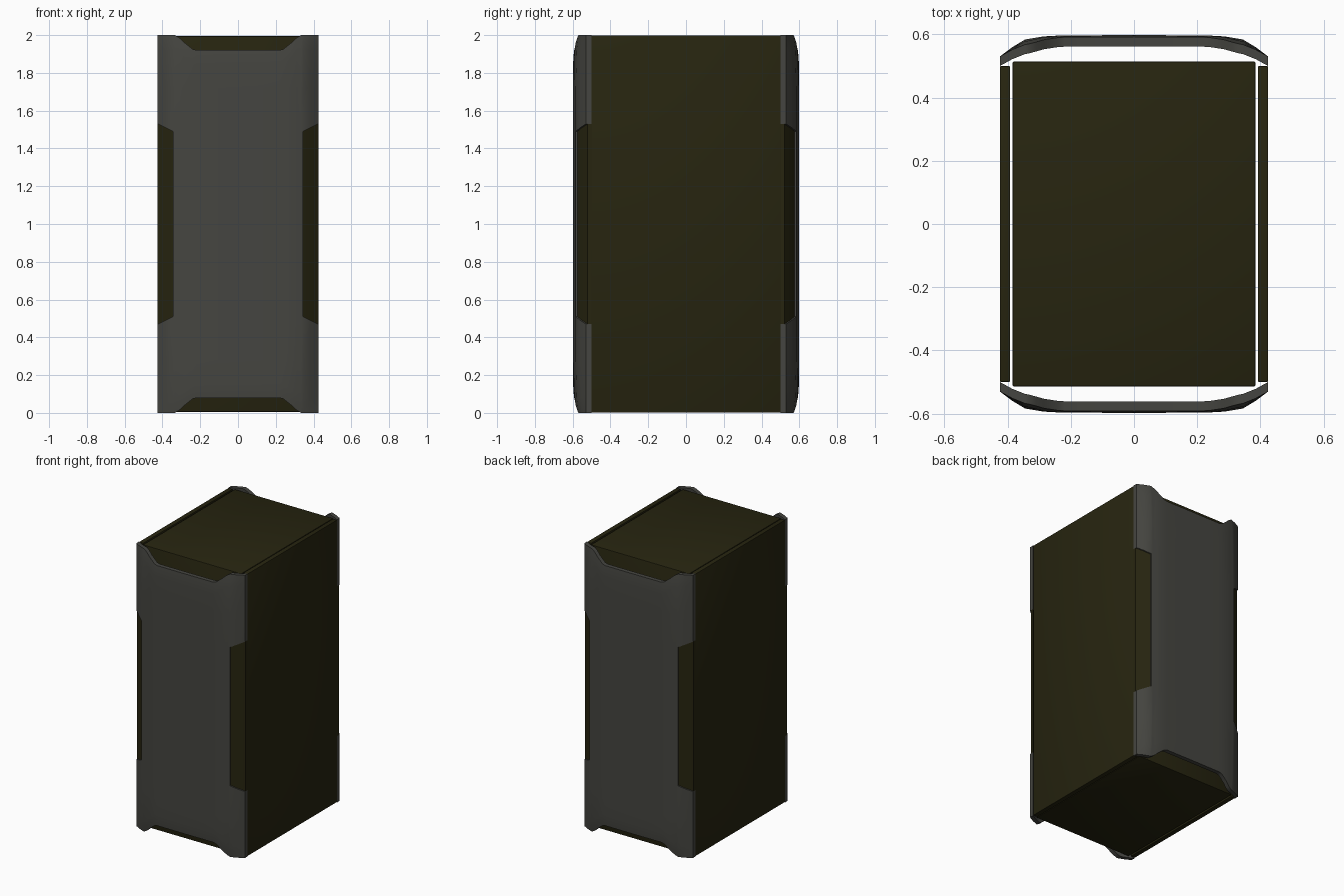
import bpy, bmesh, math
from mathutils import Matrix

if "Cube" in bpy.data.objects:
    bpy.data.objects.remove(bpy.data.objects["Cube"])


def material(name, rgb):
    m = bpy.data.materials.new(name)
    m.diffuse_color = (*rgb, 1)
    m.use_nodes = True
    m.node_tree.nodes["Principled BSDF"].inputs["Base Color"].default_value = m.diffuse_color
    return m


GREY = material("panel grey", (0.060, 0.060, 0.052))
DARK = material("dark olive", (0.020, 0.018, 0.005))


def finish(bm, name, mat):
    bmesh.ops.recalc_face_normals(bm, faces=bm.faces)
    me = bpy.data.meshes.new(name)
    bm.to_mesh(me)
    bm.free()
    ob = bpy.data.objects.new(name, me)
    bpy.context.collection.objects.link(ob)
    me.materials.append(mat)
    bpy.ops.object.select_all(action='DESELECT')
    ob.select_set(True)
    bpy.context.view_layer.objects.active = ob
    bpy.ops.object.shade_smooth_by_angle(angle=math.radians(35))
    return ob


def box(name, x0, x1, y0, y1, z0, z1, bevel):
    bm = bmesh.new()
    bmesh.ops.create_cube(bm, size=1)
    for v in bm.verts:
        v.co = ((x0 + x1) / 2 + v.co.x * (x1 - x0),
                (y0 + y1) / 2 + v.co.y * (y1 - y0),
                (z0 + z1) / 2 + v.co.z * (z1 - z0))
    bmesh.ops.bevel(bm, geom=list(bm.edges), offset=bevel, segments=2,
                    profile=0.5, affect='EDGES')
    return finish(bm, name, DARK)


def lerp_table(table, x):
    for (a, va), (b, vb) in zip(table, table[1:]):
        if x <= b:
            return va + (vb - va) * (x - a) / (b - a)
    return table[-1][1]


DEPTH = [(0, .598), (.23, .597), (.285, .594), (.345, .584), (.385, .56), (.425, .53)]
TOP = [(0, .92), (.22, .92), (.24, .926), (.285, .962), (.31, .985), (.335, 1), (.425, 1)]
NOTCH = [(0, .49), (.345, .49), (.425, .53)]


def depth(x, h):
    """Bowed cover depth, falling back slightly at the top and bottom ends."""
    drop = max(0, (abs(h) - .84) / .16) ** 1.5 * .016
    return lerp_table(DEPTH, abs(x)) - drop * min(1, (.425 - abs(x)) / .08)


def sheet(name, xs, rows, keep, inset, thick, turn, mat):
    """Grid of x columns and z rows pushed to the bowed depth, then thickened."""
    bm = bmesh.new()
    grid = [[bm.verts.new((x, -depth(x, h) + inset, 1 + h)) for h in rows(abs(x))] for x in xs]
    for i in range(len(xs) - 1):
        for j in range(len(grid[0]) - 1):
            if keep((xs[i] + xs[i + 1]) / 2, j):
                bm.faces.new((grid[i][j], grid[i + 1][j], grid[i + 1][j + 1], grid[i][j + 1]))
    bmesh.ops.delete(bm, geom=[v for v in bm.verts if not v.link_faces], context='VERTS')
    ext = bmesh.ops.extrude_face_region(bm, geom=list(bm.faces), use_keep_orig=True)
    moved = [g for g in ext['geom'] if isinstance(g, bmesh.types.BMVert)]
    bmesh.ops.translate(bm, verts=moved, vec=(0, thick, 0))
    bmesh.ops.transform(bm, matrix=Matrix.Rotation(turn, 4, 'Z'), verts=bm.verts)
    return finish(bm, name, mat)


def cover_rows(x):
    top, notch = lerp_table(TOP, x), lerp_table(NOTCH, x)
    half = [notch, .72, top - .08, top - .04, top - .015, top]
    return [-h for h in reversed(half)] + half


def vent_rows(x):
    n = lerp_table(NOTCH, x)
    return [-n, n]


half_x = [.12, .22, .24, .285, .31, .335, .345, .385, .425]
cover_x = [-x for x in reversed(half_x)] + [0] + half_x

# Grey front and back covers with corner vents set in the side notches
for label, turn in (("front", 0), ("back", math.pi)):
    sheet(label + "_cover", cover_x, cover_rows,
          lambda x, j: not (abs(x) > .345 and j == 5), 0, .03, turn, GREY)
    for side, xs in (("left", [-.425, -.385, -.345]), ("right", [.345, .385, .425])):
        sheet(f"{label}_{side}_vent", xs, vent_rows, lambda x, j: True, .009, .02, turn, DARK)

# Inner body block
box("body", -.385, .385, -.515, .515, .005, 1.995, .006)

# Side panels
for side, s in (("left", -1), ("right", 1)):
    a, b = sorted((s * .392, s * .425))
    box(side + "_side_panel", a, b, -.5, .5, .002, 1.998, .003)
